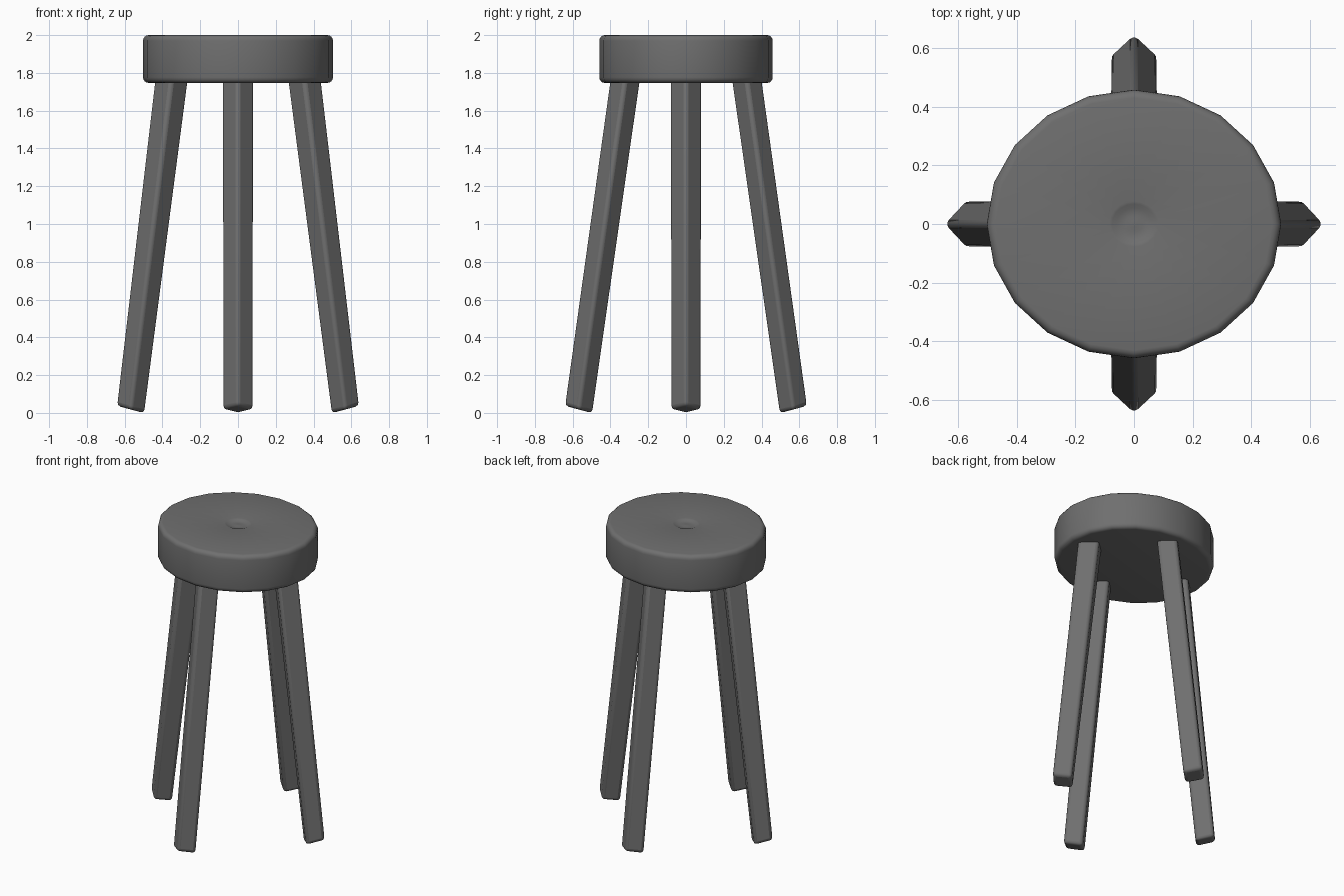
import bpy, bmesh
from math import cos, sin, pi, radians

if "Cube" in bpy.data.objects:
    bpy.data.objects.remove(bpy.data.objects["Cube"])

# Dark grey paint for the whole stool
dark = bpy.data.materials.new("dark_grey")
dark.diffuse_color = (0.16, 0.16, 0.16, 1)
dark.use_nodes = True
dark.node_tree.nodes["Principled BSDF"].inputs["Base Color"].default_value = dark.diffuse_color


def finish(bm, name, angle):
    bmesh.ops.recalc_face_normals(bm, faces=bm.faces)
    mesh = bpy.data.meshes.new(name)
    bm.to_mesh(mesh)
    bm.free()
    mesh.materials.append(dark)
    ob = bpy.data.objects.new(name, mesh)
    bpy.context.collection.objects.link(ob)
    bpy.ops.object.select_all(action='DESELECT')
    ob.select_set(True)
    bpy.context.view_layer.objects.active = ob
    bpy.ops.object.shade_smooth_by_angle(angle=radians(angle))
    return ob


def loft(bm, rings):
    """Skin a stack of equal-length closed rings and cap both ends."""
    rings = [[bm.verts.new(p) for p in r] for r in rings]
    for a, b in zip(rings, rings[1:]):
        for i in range(len(a)):
            j = (i + 1) % len(a)
            bm.faces.new((a[i], a[j], b[j], b[i]))
    bm.faces.new(rings[0][::-1])
    bm.faces.new(rings[-1])


# Seat: 20-sided oval with rounded rims and a shallow centre dimple
R, ROUND, SIDES, OVAL = 0.503, 0.03, 20, 0.912
BOTTOM, TOP = 1.747, 2.0
profile = []
for centre_z, start in ((BOTTOM + ROUND, -90), (TOP - ROUND, 0)):
    for k in range(5):
        a = radians(start + 22.5 * k)
        profile.append((R - ROUND + ROUND * cos(a), centre_z + ROUND * sin(a)))
profile += [(0.085, 1.999), (0.075, 1.997), (0.06, 1.99),
            (0.03, 1.988), (0.012, 1.99)]
bm = bmesh.new()
loft(bm, [[(r * cos(2 * pi * i / SIDES), OVAL * r * sin(2 * pi * i / SIDES), z)
           for i in range(SIDES)] for r, z in profile])
finish(bm, "seat", 40)


# Legs: splayed, slightly tapered square bars with one corner facing outward
def leg(name, dx, dy, top_out, top_in):
    def at(out, side, z):
        return (dx * out - dy * side, dy * out + dx * side, z)
    bottom_out, bottom_in = 0.648, 0.489
    bottom_mid, top_mid = (bottom_out + bottom_in) / 2, (top_out + top_in) / 2
    half_bottom, half_top = 0.085, 0.089
    bm = bmesh.new()
    loft(bm, [
        [at(bottom_out, 0, 0.04), at(bottom_mid, half_bottom, 0.018),
         at(bottom_in, 0, -0.003), at(bottom_mid, -half_bottom, 0.018)],
        [at(top_out, 0, 1.79), at(top_mid, half_top, 1.78),
         at(top_in, 0, 1.77), at(top_mid, -half_top, 1.78)]])
    ob = finish(bm, name, 30)
    bev = ob.modifiers.new("rounded_edges", 'BEVEL')
    bev.width = 0.02
    bev.segments = 3
    bev.limit_method = 'ANGLE'
    bev.harden_normals = False


leg("right_leg", 1, 0, 0.443, 0.257)
leg("left_leg", -1, 0, 0.443, 0.257)
leg("back_leg", 0, 1, 0.404, 0.235)
leg("front_leg", 0, -1, 0.404, 0.235)
